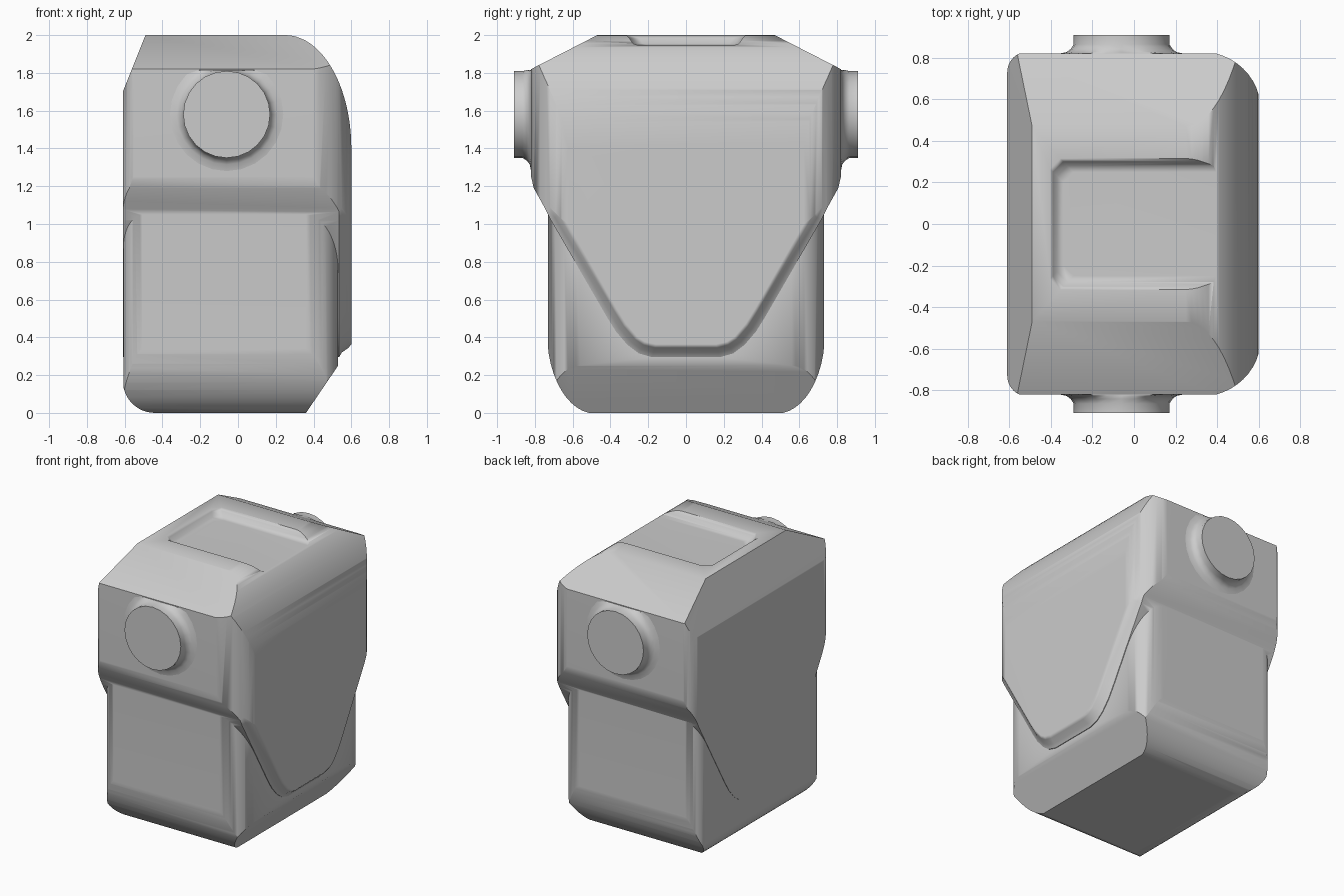
import bpy, bmesh, math

cube = bpy.data.objects.get("Cube")
if cube:
    bpy.data.objects.remove(cube, do_unlink=True)

grey = bpy.data.materials.new("plain grey")
grey.use_nodes = True
GREY = (0.6, 0.6, 0.6, 1)
grey.diffuse_color = GREY
grey.node_tree.nodes["Principled BSDF"].inputs["Base Color"].default_value = GREY


def arc(cx, cy, rx, ry, start, end, steps=12):
    """Points along an elliptical arc, angles in degrees."""
    angles = [math.radians(start + (end - start) * i / steps) for i in range(steps + 1)]
    return [(cx + rx * math.cos(a), cy + ry * math.sin(a)) for a in angles]


def loft(name, layers):
    """Closed solid through a stack of matching 3D outlines."""
    bm = bmesh.new()
    rings = [[bm.verts.new(p) for p in layer] for layer in layers]
    bm.faces.new(rings[0])
    bm.faces.new(rings[-1])
    for a, b in zip(rings, rings[1:]):
        for i in range(len(a)):
            j = (i + 1) % len(a)
            bm.faces.new((a[i], a[j], b[j], b[i]))
    bmesh.ops.recalc_face_normals(bm, faces=bm.faces)
    mesh = bpy.data.meshes.new(name)
    bm.to_mesh(mesh)
    bm.free()
    mesh.materials.append(grey)
    obj = bpy.data.objects.new(name, mesh)
    bpy.context.collection.objects.link(obj)
    return obj


def prism(name, outline, axis, lo, hi):
    """Extrude a 2D outline along an axis."""
    place = {"x": lambda p, t: (t, p[0], p[1]),
             "y": lambda p, t: (p[0], t, p[1]),
             "z": lambda p, t: (p[0], p[1], t)}[axis]
    return loft(name, [[place(p, t) for p in outline] for t in (lo, hi)])


def activate(obj):
    bpy.ops.object.select_all(action="DESELECT")
    obj.select_set(True)
    bpy.context.view_layer.objects.active = obj


def combine(obj, other, operation):
    mod = obj.modifiers.new(operation, "BOOLEAN")
    mod.operation, mod.solver, mod.object = operation, "EXACT", other
    activate(obj)
    bpy.ops.object.modifier_apply(modifier=mod.name)
    bpy.data.objects.remove(other, do_unlink=True)


def smooth(obj):
    activate(obj)
    bpy.ops.object.shade_smooth_by_angle(angle=math.radians(40))
    mod = obj.modifiers.new("even shading", "WEIGHTED_NORMAL")
    mod.keep_sharp = True


def mirrored(half):
    """Complete a half outline across its vertical axis."""
    return half + [(-x, z) for x, z in reversed(half)]


def plan(left, right, depth, r_left, rx, ry):
    """Rounded rectangle with separate left and right corners."""
    back = arc(right - rx, depth - ry, rx, ry, 0, 90)
    back += arc(left + r_left, depth - r_left, r_left, r_left, 90, 180)
    return back + [(x, -y) for x, y in reversed(back)]


# Upper shell: rounded plan trimmed by the front and side profiles
body = prism("tank_body", plan(-0.61, 0.61, 0.83, 0.1, 0.29, 0.28), "z", 0.2, 2.1)
front_profile = [(-0.73, 0.2), (-0.73, 1.4), (-0.49, 2)]
front_profile += arc(0.25, 1.4, 0.35, 0.6, 90, 0, 20) + [(0.6, 0.2)]
combine(body, prism("front_trim", front_profile, "y", -1, 1), "INTERSECT")


def skirt_outline(inset):
    """Side profile: pitched roof, shoulders and a tapering skirt."""
    half = [(0.45, 2.01), (0.82, 1.82), (0.82, 1.25), (0.806, 1.19)]
    slope = [(0.745, 1.08), (0.715, 1.02), (0.42, 0.51), (0.37, 0.43), (0.31, 0.36)]
    half += [(y - 0.8 * inset, z + 0.6 * inset) for y, z in slope]
    half += [(0.25 - 0.5 * inset, 0.315 + 0.9 * inset), (0.18 - 0.3 * inset, 0.295 + inset)]
    return mirrored(half)


skirt_layers = [(-0.75, 0), (0.535, 0), (0.55, 0.025), (0.585, 0.05), (0.605, 0.075)]
side_trim = loft("side_trim", [[(x, y, z) for y, z in skirt_outline(d)]
                               for x, d in skirt_layers])
combine(body, side_trim, "INTERSECT")

# Lower tank: rounded underside and a slanted cut along one bottom edge
lower = prism("lower_tank", plan(-0.607, 0.53, 0.73, 0.1, 0.17, 0.17), "z", -0.1, 1.3)
base = [(0.74, 1.4)] + arc(0.48, 0.42, 0.255, 0.424, 0, -90)
combine(lower, prism("base_trim", mirrored(base), "x", -1, 1), "INTERSECT")
edge_profile = [(0.6, 1.4), (0.6, 0.353), (0.36, 0)]
edge_profile += arc(-0.44, 0.17, 0.17, 0.17, 270, 180) + [(-0.61, 1.4)]
combine(lower, prism("edge_trim", edge_profile, "y", -1, 1), "INTERSECT")
combine(body, lower, "UNION")

# Shallow tray sunk into the top
tray = []
for z, d in ((1.945, 0), (1.955, 0.03), (1.985, 0.05), (2.01, 0.075)):
    left, side = -0.34 - d, 0.25 + d
    tray.append([(0.8, -side, z), (0.8, side, z), (left + 0.05, side, z),
                 (left, side - 0.05, z), (left, -side + 0.05, z), (left + 0.05, -side, z)])
combine(body, loft("tray_cutter", tray), "DIFFERENCE")
smooth(body)

# Round necks on the front and back, flared into the body
for name, sign in (("front_neck", -1), ("back_neck", 1)):
    rings = []
    for y, r in ((0.8, 0.3), (0.82, 0.3), (0.827, 0.265), (0.842, 0.245), (0.865, 0.23), (0.91, 0.23)):
        ring = arc(-0.06, 1.58, r, r, 0, 345, 23)
        rings.append([(x, sign * y, min(z, 1.815)) for x, z in ring])
    smooth(loft(name, rings))
